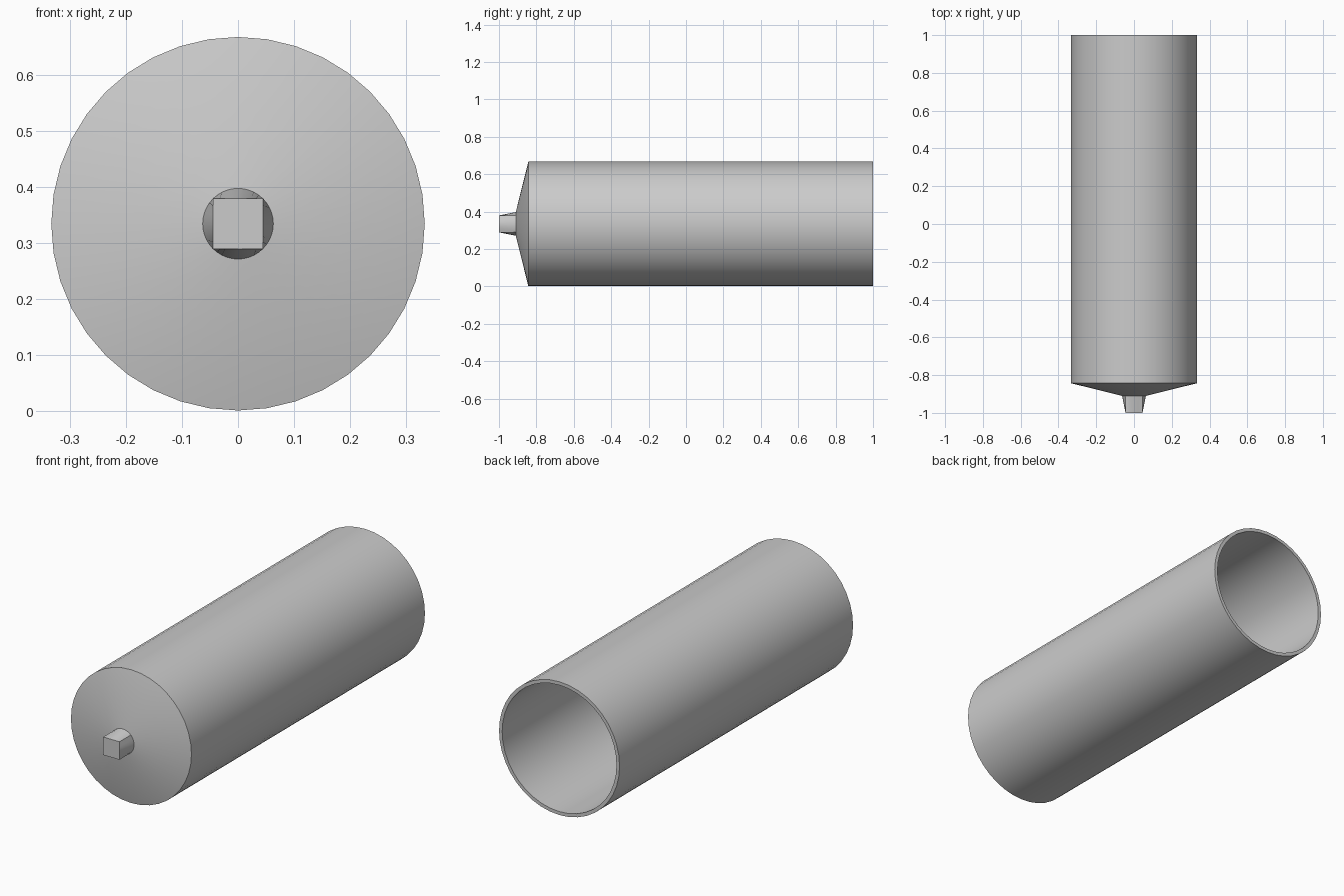
import bpy, bmesh
from math import sin, cos, tau, radians

SIDES = 40
RADIUS = 0.333
AXIS_Z = 0.334

cube = bpy.data.objects.get("Cube")
if cube:
    bpy.data.objects.remove(cube, do_unlink=True)

grey = bpy.data.materials.new("plain_grey")
grey.use_nodes = True
colour = (0.6, 0.6, 0.6, 1)
grey.diffuse_color = colour
grey.node_tree.nodes["Principled BSDF"].inputs["Base Color"].default_value = colour


def circle(r, y):
    return [(r * sin(tau * i / SIDES), y, r * cos(tau * i / SIDES)) for i in range(SIDES)]


def square(half, y):
    # Circle points pushed out radially onto a square, so corners line up
    ring = []
    for x, _, z in circle(1, y):
        s = half / max(abs(x), abs(z))
        ring.append((x * s, y, z * s))
    return ring


def loft(name, rings, cap_end):
    bm = bmesh.new()
    loops = [[bm.verts.new((x, y, z + AXIS_Z)) for x, y, z in ring] for ring in rings]
    for a, b in zip(loops, loops[1:]):
        for i in range(SIDES):
            j = (i + 1) % SIDES
            bm.faces.new((a[i], a[j], b[j], b[i]))
    bm.faces.new(loops[0])
    if cap_end:
        bm.faces.new(loops[-1])
    bmesh.ops.recalc_face_normals(bm, faces=bm.faces)
    mesh = bpy.data.meshes.new(name)
    bm.to_mesh(mesh)
    bm.free()
    mesh.materials.append(grey)
    obj = bpy.data.objects.new(name, mesh)
    bpy.context.collection.objects.link(obj)
    bpy.ops.object.select_all(action='DESELECT')
    obj.select_set(True)
    bpy.context.view_layer.objects.active = obj
    bpy.ops.object.shade_smooth_by_angle(angle=radians(30))


# Hollow tube with a shallow conical front, open at the back
wall = 0.017
loft("tube_body", [
    circle(0.063, -0.91),
    circle(RADIUS, -0.843),
    circle(RADIUS, 1),
    circle(RADIUS - wall, 1),
    circle(RADIUS - wall, -0.83),
    circle(0.063, -0.893),
], True)

# Solid tip blending from the round collar to a square end
loft("square_tip", [square(0.045, -1), circle(0.063, -0.91)], False)
